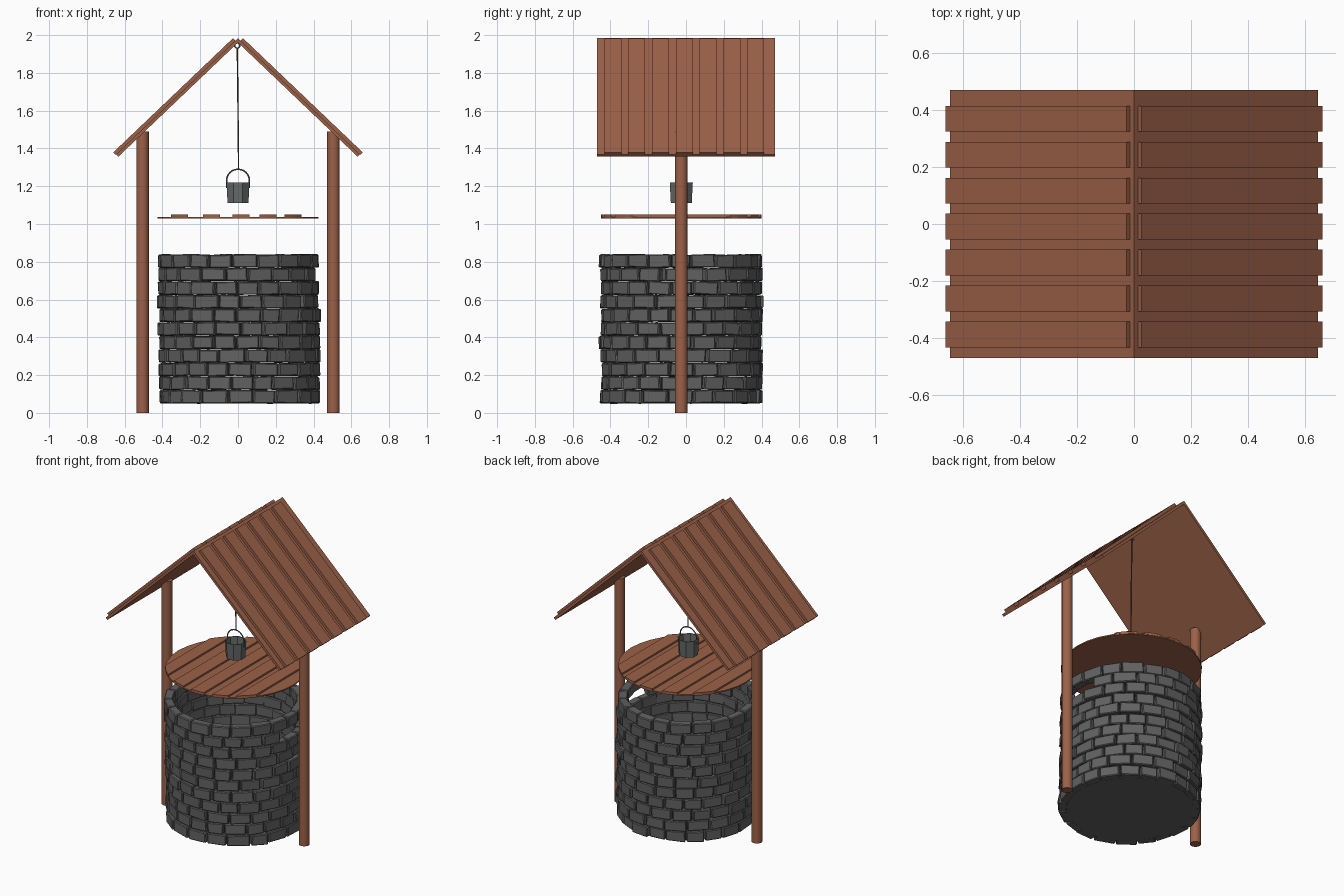
import bpy, bmesh, math, random
from mathutils import Matrix, Vector

if "Cube" in bpy.data.objects:
    bpy.data.objects.remove(bpy.data.objects["Cube"])

random.seed(7)
CY = -0.025  # y of the well axis


def material(name, rgb):
    m = bpy.data.materials.new(name)
    m.diffuse_color = (*rgb, 1)
    m.use_nodes = True
    m.node_tree.nodes["Principled BSDF"].inputs["Base Color"].default_value = m.diffuse_color
    return m


WOOD = material("wood", (0.33, 0.12, 0.065))
STONE = material("stone", (0.12, 0.12, 0.12))
IRON = material("iron", (0.14, 0.15, 0.15))
ROPE = material("rope", (0.12, 0.06, 0.04))


def finish(bm, name, mat, smooth=False):
    bmesh.ops.recalc_face_normals(bm, faces=bm.faces)
    me = bpy.data.meshes.new(name)
    bm.to_mesh(me)
    bm.free()
    me.materials.append(mat)
    ob = bpy.data.objects.new(name, me)
    bpy.context.collection.objects.link(ob)
    if smooth:
        bpy.context.view_layer.objects.active = ob
        bpy.ops.object.select_all(action='DESELECT')
        ob.select_set(True)
        bpy.ops.object.shade_smooth_by_angle(angle=math.radians(40))
    return ob


def cylinder(name, r, z0, z1, x, y, sides, mat, smooth=False):
    bm = bmesh.new()
    bmesh.ops.create_cone(bm, cap_ends=True, segments=sides, radius1=r, radius2=r,
                          depth=z1 - z0,
                          matrix=Matrix.Translation((x, y, (z0 + z1) / 2)))
    return finish(bm, name, mat, smooth)


def prism(bm, pts, axis, depth):
    face = bm.faces.new([bm.verts.new(p) for p in pts])
    new = bmesh.ops.extrude_face_region(bm, geom=[face])["geom"]
    bmesh.ops.translate(bm, vec=Vector(axis) * depth,
                        verts=[v for v in new if isinstance(v, bmesh.types.BMVert)])


def wire(name, pts, r, mat, cyclic=False):
    cu = bpy.data.curves.new(name, 'CURVE')
    cu.dimensions = '3D'
    cu.bevel_depth = r
    cu.bevel_resolution = 1
    cu.use_fill_caps = True
    sp = cu.splines.new('POLY')
    sp.points.add(len(pts) - 1)
    for p, co in zip(sp.points, pts):
        p.co = (*co, 1)
    sp.use_cyclic_u = cyclic
    cu.materials.append(mat)
    ob = bpy.data.objects.new(name, cu)
    bpy.context.collection.objects.link(ob)


# brick wall: staggered rings of slightly irregular blocks, one block missing
ROWS, COUNT, PITCH = 11, 21, 0.0718
bm = bmesh.new()
for row in range(ROWS):
    cx = 0.015 - 0.02 * row / ROWS + random.uniform(-0.006, 0.006)
    cy = CY + random.uniform(-0.006, 0.006)
    z = 0.05 + PITCH * (row + 0.5)
    widths = [random.uniform(0.85, 1.15) for _ in range(COUNT)]
    unit = 2 * math.pi / sum(widths)
    a = (0.5 if row % 2 else 0.0) * unit - widths[0] * unit / 2
    for w in widths:
        mid = a + w * unit / 2
        a += w * unit
        if row == 9 and abs(math.remainder(mid, 2 * math.pi)) <= unit * 0.6:
            continue
        length = 0.405 * w * unit - 0.004
        r = 0.395 + random.uniform(-0.006, 0.008)
        mat = (Matrix.Translation((cx, cy, z)) @ Matrix.Rotation(mid, 4, 'Z')
               @ Matrix.Translation((r, 0, 0))
               @ Matrix.Rotation(random.uniform(-0.03, 0.03), 4, 'X')
               @ Matrix.Diagonal((0.055, length, PITCH - 0.003, 1)))
        for v in bmesh.ops.create_cube(bm, size=1, matrix=mat)["verts"]:
            v.co += Vector([random.uniform(-0.003, 0.003) for _ in range(3)])
wall = finish(bm, "brick_wall", STONE)
bev = wall.modifiers.new("bevel", 'BEVEL')
bev.width = 0.005
bev.segments = 1

# well floor
cylinder("well_floor", 0.385, 0.05, 0.06, 0.01, CY, 32, STONE)

# wooden lid with raised planks clipped to the round outline
LID_R = 0.425
cylinder("lid_disc", LID_R, 1.03, 1.038, 0, CY, 32, WOOD)
bm = bmesh.new()
for x in (-0.31, -0.14, 0.015, 0.16, 0.29):
    xs = [x - 0.045 + 0.03 * i for i in range(4)]
    arc = [(px, math.sqrt(LID_R ** 2 - px ** 2)) for px in xs]
    pts = [(px, CY + py, 1.036) for px, py in arc]
    pts += [(px, CY - py, 1.036) for px, py in reversed(arc)]
    prism(bm, pts, (0, 0, 1), 0.013)
finish(bm, "lid_planks", WOOD)

# posts
for side, name in ((-1, "left_post"), (1, "right_post")):
    cylinder(name, 0.033, 0, 1.49, 0.505 * side, CY, 24, WOOD, True)

# roof: two sloping panels carrying seven battens each
ang = math.atan2(0.615, 0.645)
down = Vector((math.cos(ang), 0, -math.sin(ang)))
out = Vector((math.sin(ang), 0, math.cos(ang)))
apex = Vector((0, 0, 1.984))
under = apex - Vector((0, 0, 0.017 / math.cos(ang)))
low = apex + down * 0.891
for side, name in ((-1, "left"), (1, "right")):
    def at(p, y):
        return (p.x * side, y, p.z)
    bm = bmesh.new()
    prism(bm, [at(p, -0.47) for p in (apex, low, low - out * 0.017, under)], (0, 1, 0), 0.94)
    finish(bm, name + "_roof_panel", WOOD)
    bm = bmesh.new()
    top = apex + down * 0.02
    end = apex + down * 0.895
    for i in range(7):
        y = -0.387 + 0.126 * i
        prism(bm, [at(p, y - 0.045) for p in (top, end, end + out * 0.018, top + out * 0.018)],
              (0, 1, 0), 0.09)
    finish(bm, name + "_roof_battens", WOOD)

# bucket: hollow eight-sided pail made by joining profile rings
bm = bmesh.new()
rings = []
for r, z in ((0.06, 1.112), (0.066, 1.22), (0.059, 1.22), (0.053, 1.122)):
    rings.append([bm.verts.new((r * math.cos((i + 0.5) * math.pi / 4),
                                CY + r * math.sin((i + 0.5) * math.pi / 4), z))
                  for i in range(8)])
for a, b in zip(rings, rings[1:]):
    for i in range(8):
        j = (i + 1) % 8
        bm.faces.new((a[i], a[j], b[j], b[i]))
bm.faces.new(rings[0])
bm.faces.new(rings[-1])
finish(bm, "bucket", IRON)

# bucket handle, rope and ridge ring
arc = [(0.06 * math.cos(t), CY, 1.232 + 0.058 * math.sin(t))
       for t in [math.pi * i / 12 for i in range(13)]]
wire("bucket_handle", [(0.06, CY, 1.19)] + arc + [(-0.06, CY, 1.19)], 0.004, IRON)
wire("rope", [(0.003, CY, 1.288), (0, CY, 1.6), (-0.004, CY, 1.932)], 0.004, ROPE)
wire("ridge_ring", [(-0.004 + 0.014 * math.cos(t), CY, 1.945 + 0.014 * math.sin(t))
                    for t in [2 * math.pi * i / 14 for i in range(14)]], 0.004, IRON, True)
